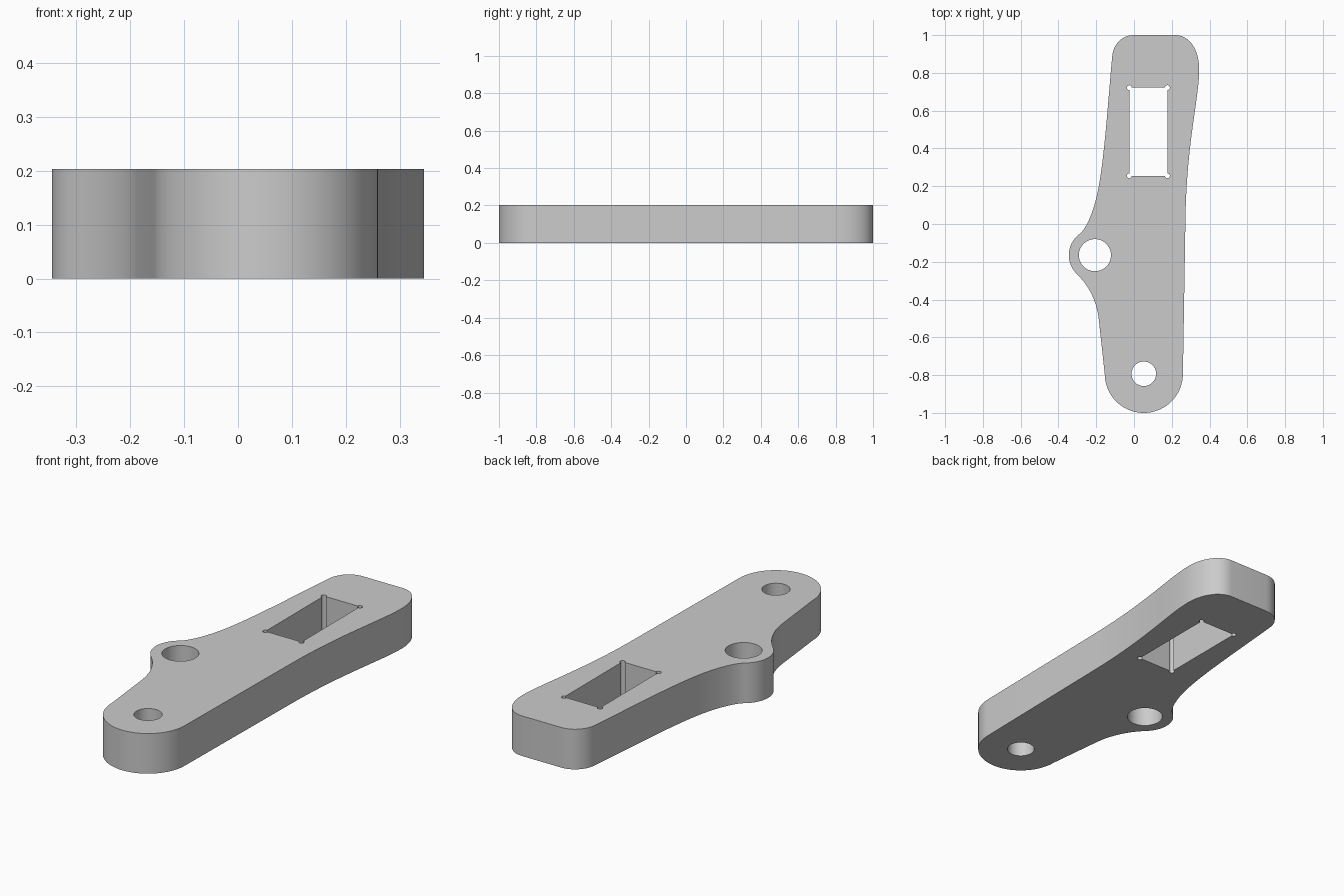
import bpy, bmesh
from math import cos, sin, radians
from mathutils import Vector
from mathutils.geometry import interpolate_bezier

cube = bpy.data.objects.get("Cube")
if cube:
    bpy.data.objects.remove(cube, do_unlink=True)

HEIGHT = 0.203


def arc(x, y, r, start, end, steps):
    angles = [radians(start + (end - start) * i / steps) for i in range(steps + 1)]
    return [Vector((x + r * cos(a), y + r * sin(a))) for a in angles]


def bezier(a, b, c, d, steps=14):
    return list(interpolate_bezier(Vector(a), Vector(b), Vector(c), Vector(d), steps))


def circle(x, y, r, steps=48):
    return arc(x, y, r, 0, 360, steps)


# Outer outline, clockwise from the flat end
outline = (
    bezier((0.22, 1), (0.295, 1), (0.345, 0.92), (0.345, 0.82))
    + bezier((0.345, 0.82), (0.345, 0.66), (0.275, 0.42), (0.272, 0), 20)
    + arc(0.052, -0.793, 0.207, 0, -180, 36)
    + bezier((-0.187, -0.5), (-0.2, -0.39), (-0.255, -0.31), (-0.3, -0.268))
    + arc(-0.207, -0.165, 0.138, 228, 127, 24)
    + bezier((-0.29, -0.055), (-0.245, -0.02), (-0.208, 0.09), (-0.19, 0.18))
    + bezier((-0.19, 0.18), (-0.155, 0.36), (-0.137, 0.66), (-0.115, 0.89))
    + bezier((-0.115, 0.89), (-0.11, 0.95), (-0.065, 1), (0, 1))
)

# Rectangular slot with rounded relief notches at the corners
slot = []
for x, y, start in ((-0.025, 0.255, 90), (0.177, 0.255, 180),
                    (0.177, 0.722, 270), (-0.025, 0.722, 0)):
    slot += arc(x, y, 0.013, start, start + 270, 12)

# Pivot hole in the round end and hole in the side boss
holes = [slot, circle(0.052, -0.793, 0.065), circle(-0.207, -0.165, 0.085)]

# Filled, extruded profile
profile = bpy.data.curves.new("arm_profile", 'CURVE')
profile.dimensions = '2D'
profile.fill_mode = 'BOTH'
profile.extrude = HEIGHT / 2
for loop in [outline] + holes:
    points = [p for i, p in enumerate(loop) if (p - loop[i - 1]).length > 0.002]
    spline = profile.splines.new('POLY')
    spline.points.add(len(points) - 1)
    for point, p in zip(spline.points, points):
        point.co = (p.x, p.y, 0, 1)
    spline.use_cyclic_u = True

helper = bpy.data.objects.new("arm_profile", profile)
bpy.context.collection.objects.link(helper)
bpy.context.view_layer.update()
graph = bpy.context.evaluated_depsgraph_get()
mesh = bpy.data.meshes.new_from_object(helper.evaluated_get(graph))
bpy.data.objects.remove(helper, do_unlink=True)

# Weld caps to walls and stand the plate on the ground
bm = bmesh.new()
bm.from_mesh(mesh)
bmesh.ops.remove_doubles(bm, verts=bm.verts, dist=0.0001)
bmesh.ops.translate(bm, verts=bm.verts, vec=(0, 0, HEIGHT / 2))
bmesh.ops.recalc_face_normals(bm, faces=bm.faces)
bm.to_mesh(mesh)
bm.free()

# Plain grey
grey = bpy.data.materials.new("light_grey")
grey.use_nodes = True
colour = (0.6, 0.6, 0.6, 1)
grey.diffuse_color = colour
grey.node_tree.nodes["Principled BSDF"].inputs["Base Color"].default_value = colour
mesh.materials.clear()
mesh.materials.append(grey)

arm = bpy.data.objects.new("lever_arm", mesh)
bpy.context.collection.objects.link(arm)
bpy.ops.object.select_all(action='DESELECT')
arm.select_set(True)
bpy.context.view_layer.objects.active = arm
bpy.ops.object.shade_smooth_by_angle(angle=radians(35))
